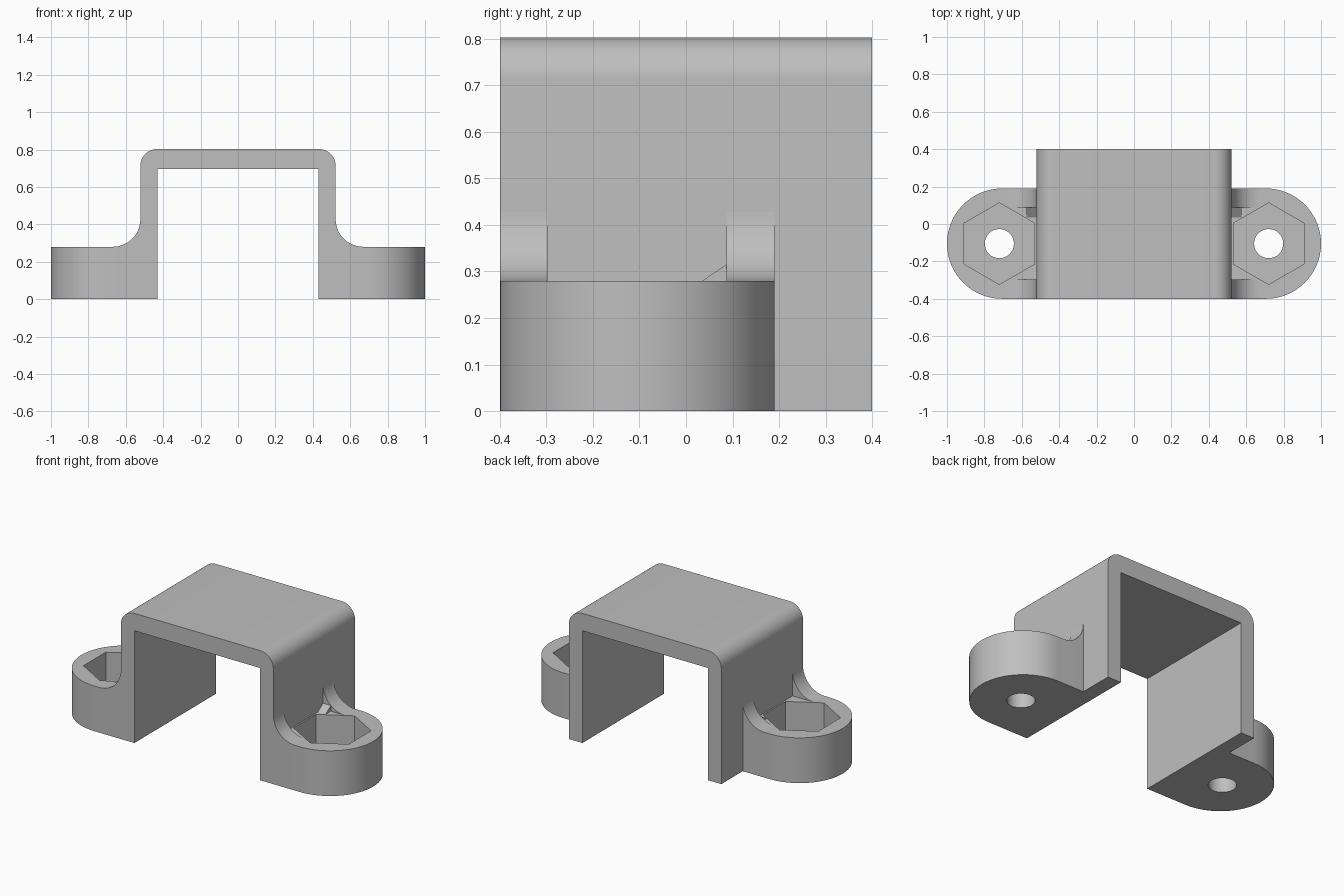
import bpy, bmesh
from math import sin, cos, pi, radians

cube = bpy.data.objects.get("Cube")
if cube:
    bpy.data.objects.remove(cube, do_unlink=True)

grey = bpy.data.materials.new("plain grey")
grey.use_nodes = True
colour = (0.52, 0.52, 0.52, 1)
grey.diffuse_color = colour
grey.node_tree.nodes["Principled BSDF"].inputs["Base Color"].default_value = colour


def arc(cx, cy, r, start, end, steps):
    """Points along an arc, angles in degrees."""
    angles = [radians(start + (end - start) * i / steps) for i in range(steps + 1)]
    return [(cx + r * cos(a), cy + r * sin(a)) for a in angles]


def extrude(name, points, low, high, axis):
    """Prism from a closed outline: XY outline along z, XZ along y, YZ along x."""
    place = {"z": lambda p, d: (p[0], p[1], d),
             "y": lambda p, d: (p[0], d, p[1]),
             "x": lambda p, d: (d, p[0], p[1])}[axis]
    bm = bmesh.new()
    face = bm.faces.new([bm.verts.new(place(p, low)) for p in points])
    cap = bmesh.ops.extrude_face_region(bm, geom=[face])["geom"]
    for v in cap:
        if isinstance(v, bmesh.types.BMVert):
            v.co["xyz".index(axis)] = high
    bmesh.ops.recalc_face_normals(bm, faces=bm.faces)
    mesh = bpy.data.meshes.new(name)
    bm.to_mesh(mesh)
    bm.free()
    mesh.materials.append(grey)
    obj = bpy.data.objects.new(name, mesh)
    bpy.context.collection.objects.link(obj)
    return obj


def activate(obj):
    bpy.ops.object.select_all(action="DESELECT")
    obj.select_set(True)
    bpy.context.view_layer.objects.active = obj


def cut(obj, cutter):
    mod = obj.modifiers.new("cut", "BOOLEAN")
    mod.operation = "DIFFERENCE"
    mod.solver = "EXACT"
    mod.object = cutter
    activate(obj)
    bpy.ops.object.modifier_apply(modifier=mod.name)
    bpy.data.objects.remove(cutter, do_unlink=True)


def finish(obj, mirror=True):
    activate(obj)
    bpy.ops.object.shade_smooth_by_angle(angle=radians(30))
    if mirror:
        obj.modifiers.new("mirror", "MIRROR").use_mirror_merge = False


inner, outer, top, front, back = 0.43, 0.522, 0.803, -0.4, 0.4
lug_top, lug_back = 0.28, 0.19
lug_y = (front + lug_back) / 2
lug_r = (lug_back - front) / 2
bend = 0.09

# Saddle: an upturned channel with rounded top corners
outline = [(inner, 0), (outer, 0)]
outline += arc(outer - bend, top - bend, bend, 0, 90, 12)
outline += arc(bend - outer, top - bend, bend, 90, 180, 12)
outline += [(-outer, 0), (-inner, 0), (-inner, 0.695), (inner, 0.695)]
finish(extrude("saddle", outline, front, back, "y"), mirror=False)

# Mounting lugs with a hexagonal nut pocket and a bolt hole
lug = extrude("mounting_lug", [(outer, front)]
              + arc(1 - lug_r, lug_y, lug_r, -90, 90, 32) + [(outer, lug_back)],
              0, lug_top, "z")
bolt_x = 0.72
cut(lug, extrude("nut_cutter", arc(bolt_x, lug_y, 0.218, 30, 330, 5), 0.1, 0.5, "z"))
cut(lug, extrude("bolt_cutter", arc(bolt_x, lug_y, 0.078, 0, 348.75, 31), -0.1, 0.3, "z"))
finish(lug)

# Curved webs either side of the nut pocket
sweep = 0.148
web = [(outer, lug_top)] + arc(outer + sweep, lug_top + sweep, sweep, 270, 180, 12)
for name, low, high in (("front_web", front, -0.298), ("back_web", 0.087, lug_back)):
    finish(extrude(name, web, low, high, "y"))

# Small sloping sliver beside the back web
finish(extrude("web_sliver", [(0.035, lug_top), (0.087, lug_top), (0.087, 0.315)],
               outer, 0.575, "x"))
